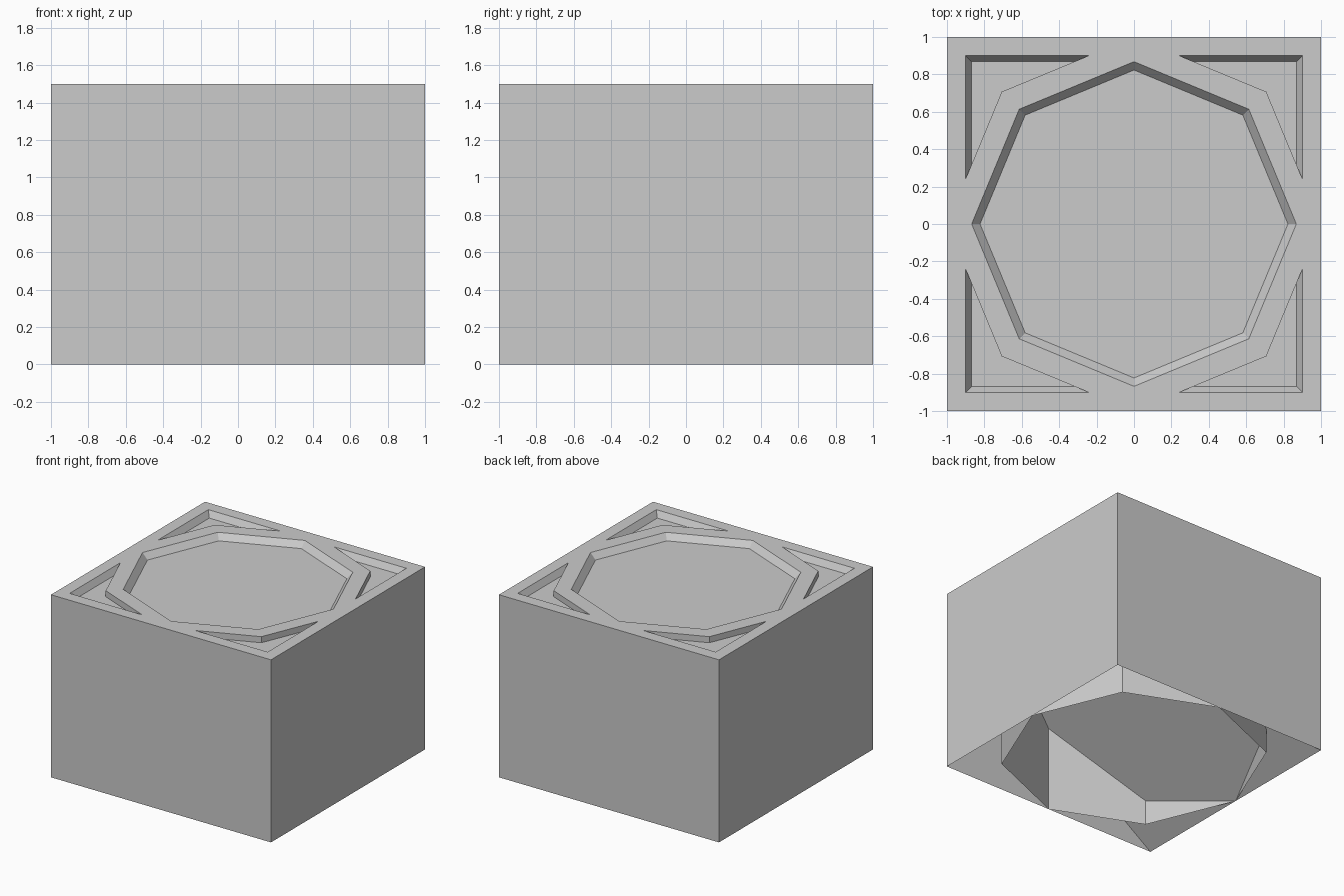
import bpy, bmesh
from math import cos, sin, pi

if "Cube" in bpy.data.objects:
    bpy.data.objects.remove(bpy.data.objects["Cube"])

TOP, DEPTH = 1.5, 0.05


def ramp(x):
    """Height of the sloping underside."""
    return 0.7 * (x + 1)


def ring(n, r, start=0.0):
    return [(r * cos(start + 2 * pi * i / n), r * sin(start + 2 * pi * i / n)) for i in range(n)]


def square(h):
    return [(h, h), (-h, h), (-h, -h), (h, -h)]


def loft(name, low, high, caps=True):
    """Side walls between two matching loops of 3D points."""
    bm = bmesh.new()
    a = [bm.verts.new(p) for p in low]
    b = [bm.verts.new(p) for p in high]
    n = len(a)
    for i in range(n):
        j = (i + 1) % n
        bm.faces.new((a[i], a[j], b[j], b[i]))
    if caps:
        bm.faces.new(a[::-1])
        bm.faces.new(b)
    else:
        bmesh.ops.remove_doubles(bm, verts=bm.verts, dist=1e-4)
    bm.normal_update()
    if caps:
        bmesh.ops.recalc_face_normals(bm, faces=bm.faces)
    me = bpy.data.meshes.new(name)
    bm.to_mesh(me)
    bm.free()
    ob = bpy.data.objects.new(name, me)
    bpy.context.collection.objects.link(ob)
    return ob


def at(loop, z):
    return [(x, y, z) for x, y in loop]


def cut(target, cutter):
    mod = target.modifiers.new("cut", 'BOOLEAN')
    mod.operation = 'DIFFERENCE'
    mod.solver = 'EXACT'
    mod.object = cutter
    bpy.context.view_layer.objects.active = target
    bpy.ops.object.modifier_apply(modifier=mod.name)
    bpy.data.objects.remove(cutter)


# Solid block with a sloping underside
sq = square(1)
block = loft("block", [(x, y, ramp(x)) for x, y in sq], at(sq, TOP))

# Octagonal tray sunk in the top, with sloped walls
tray = loft("tray_cutter", at(ring(8, 0.823), TOP - DEPTH), at(ring(8, 0.913), TOP + DEPTH))
cut(block, tray)

# Four corner pockets: a sloped square recess less an upright octagon
corners = loft("corner_cutter", at(square(0.87), TOP - DEPTH), at(square(0.93), TOP + DEPTH))
core = loft("octagon_core", at(ring(8, 1), 1), at(ring(8, 1), 2))
cut(corners, core)
cut(block, corners)

# Thin walls hanging below the sloping underside
for name, loop in (("outer_skirt", sq), ("octagonal_skirt", ring(8, 1))):
    loft(name, at(loop, 0), [(x, y, ramp(x)) for x, y in loop], caps=False)
